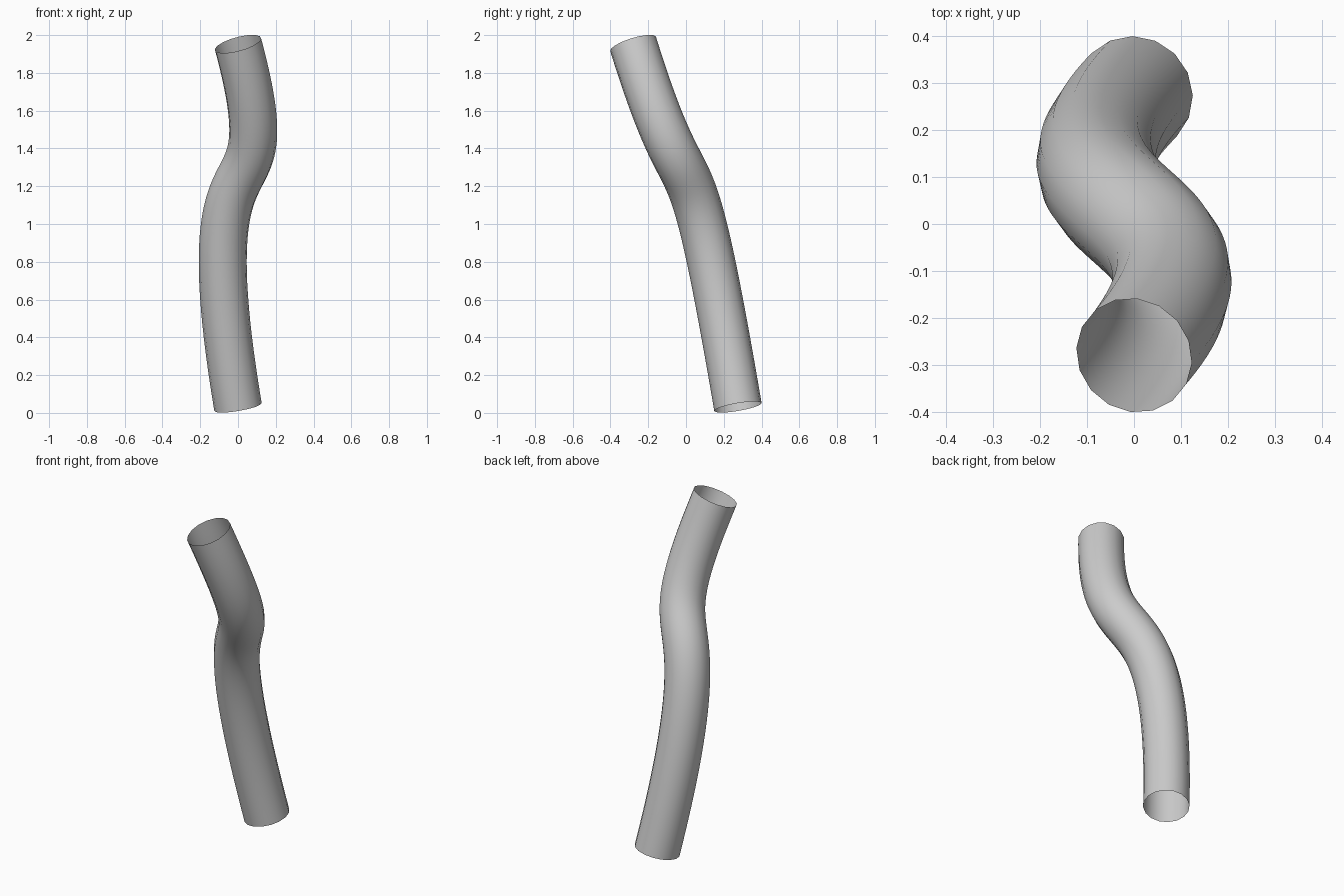
import bpy

if "Cube" in bpy.data.objects:
    bpy.data.objects.remove(bpy.data.objects["Cube"])

# S-bent centre line of the pipe: one cubic segment (end, handle, handle, end)
start, out_handle = (0, 0.275, 0.031), (-0.28, -0.01, 1.70)
in_handle, end = (0.28, 0.045, 0.91), (0, -0.28, 1.953)

curve = bpy.data.curves.new("bent_pipe", "CURVE")
curve.dimensions = "3D"
curve.resolution_u = 48
curve.bevel_depth = 0.127
curve.bevel_resolution = 6      # 16-sided section
curve.use_fill_caps = False     # open ends
curve.twist_mode = "MINIMUM"

spline = curve.splines.new("BEZIER")
spline.bezier_points.add(1)
first, last = spline.bezier_points
for point in (first, last):
    point.handle_left_type = point.handle_right_type = "FREE"
first.co, first.handle_left, first.handle_right = start, (0.28, 0.56, -1.64), out_handle
last.co, last.handle_left, last.handle_right = end, in_handle, (-0.28, -0.605, 2.996)

# Turn the swept pipe into a smooth open mesh
pipe = bpy.data.objects.new("bent_pipe", curve)
bpy.context.collection.objects.link(pipe)
bpy.context.view_layer.objects.active = pipe
pipe.select_set(True)
bpy.ops.object.convert(target="MESH")
bpy.ops.object.shade_smooth()
